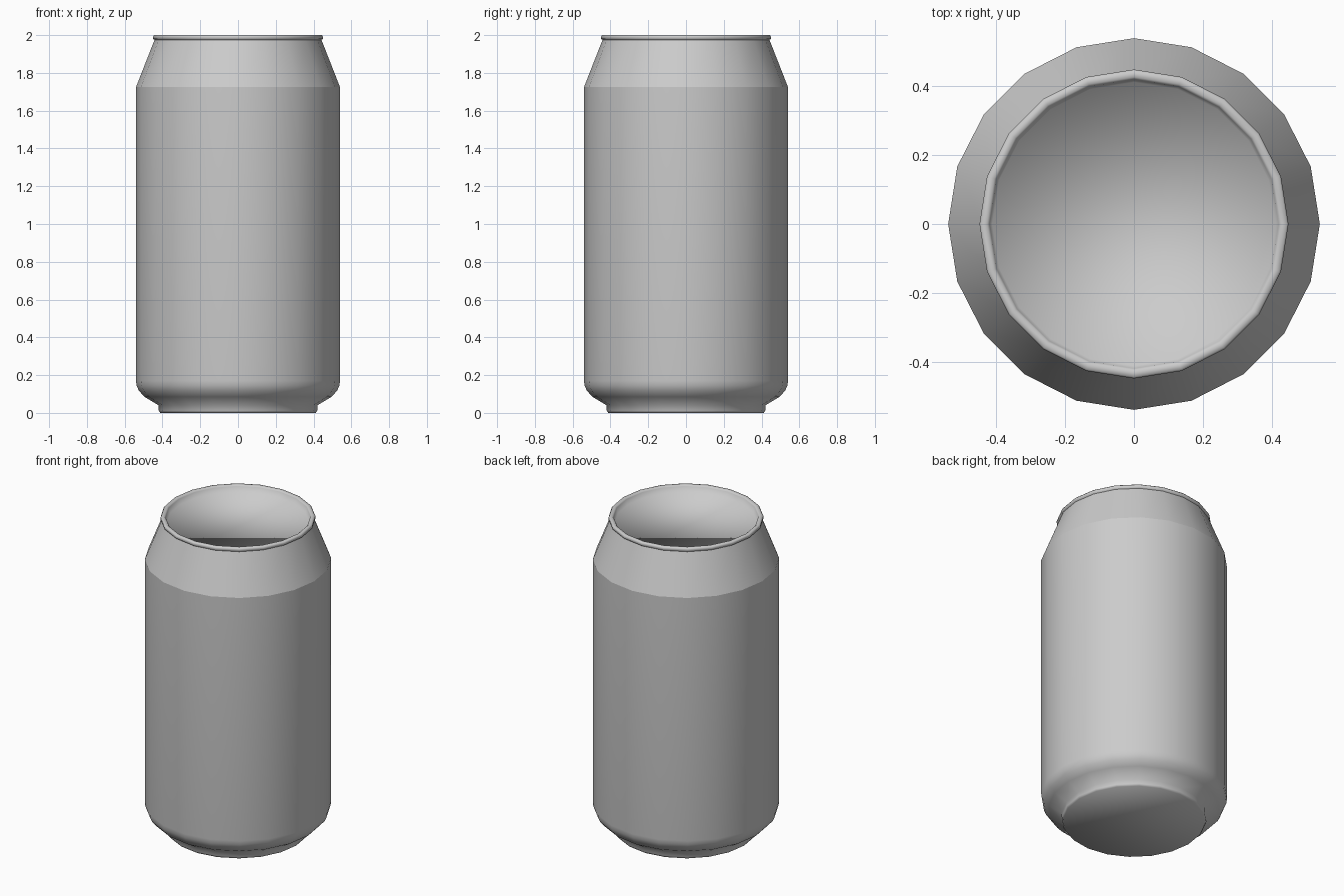
import bpy, bmesh, math

if "Cube" in bpy.data.objects:
    bpy.data.objects.remove(bpy.data.objects["Cube"])

SIDES = 20


def lathe(name, profile, cap_first=False, cap_last=False, creases=()):
    """Revolve (radius, height) points round z; creases are profile points kept sharp."""
    bm = bmesh.new()
    rings = []
    for r, z in profile:
        rings.append([bm.verts.new((r * math.cos(2 * math.pi * i / SIDES),
                                    r * math.sin(2 * math.pi * i / SIDES), z))
                      for i in range(SIDES)])
    for low, high in zip(rings, rings[1:]):
        for i in range(SIDES):
            j = (i + 1) % SIDES
            bm.faces.new((low[i], low[j], high[j], high[i]))
    if cap_first:
        bm.faces.new(rings[0][::-1])
    if cap_last:
        bm.faces.new(rings[-1])
    for f in bm.faces:
        f.smooth = True
    for e in bm.edges:
        if len(e.link_faces) == 2 and e.calc_face_angle() > math.radians(32):
            e.smooth = False
    for k in creases:
        for i in range(SIDES):
            bm.edges.get((rings[k][i], rings[k][(i + 1) % SIDES])).smooth = False
    mesh = bpy.data.meshes.new(name)
    bm.to_mesh(mesh)
    bm.free()
    obj = bpy.data.objects.new(name, mesh)
    bpy.context.collection.objects.link(obj)
    return obj


# Body: foot ring, curved base, straight wall and tapered shoulder
lathe("can_body", [
    (0.412, 0.0), (0.42, 0.012), (0.42, 0.04),
    (0.495, 0.085), (0.525, 0.118), (0.537, 0.145), (0.54, 0.17),
    (0.54, 1.725), (0.442, 1.975),
], cap_first=True, creases=(7,))

# Rim and recessed lid
lathe("rim_and_lid", [
    (0.442, 1.975), (0.449, 1.98), (0.449, 1.993), (0.444, 2.0),
    (0.427, 2.0), (0.42, 1.993), (0.412, 1.96),
], cap_last=True)
